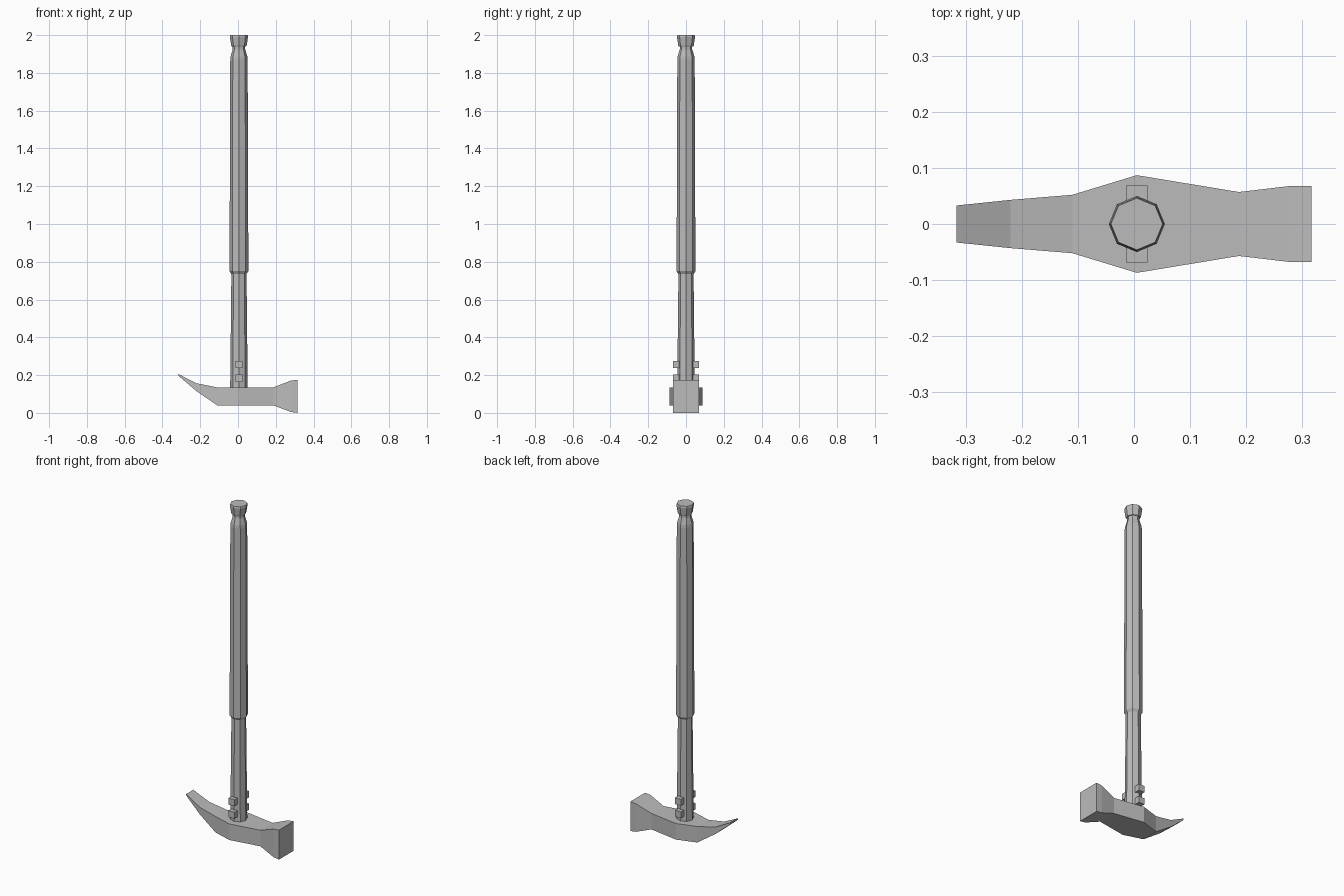
import bpy, bmesh, math

cube = bpy.data.objects.get("Cube")
if cube:
    bpy.data.objects.remove(cube, do_unlink=True)

grey = bpy.data.materials.new("plain_grey")
grey.use_nodes = True
colour = (0.5, 0.5, 0.5, 1)
grey.diffuse_color = colour
grey.node_tree.nodes["Principled BSDF"].inputs["Base Color"].default_value = colour

AXIS_X = 0.005  # handle centre line


def loft(name, rings):
    """Skin a closed solid through a list of equal-sized point rings."""
    bm = bmesh.new()
    loops = [[bm.verts.new(p) for p in ring] for ring in rings]
    n = len(loops[0])
    for a, b in zip(loops, loops[1:]):
        for i in range(n):
            j = (i + 1) % n
            bm.faces.new((a[i], a[j], b[j], b[i]))
    bm.faces.new(loops[0])
    bm.faces.new(loops[-1])
    bmesh.ops.recalc_face_normals(bm, faces=bm.faces)
    mesh = bpy.data.meshes.new(name)
    bm.to_mesh(mesh)
    bm.free()
    mesh.materials.append(grey)
    obj = bpy.data.objects.new(name, mesh)
    bpy.context.collection.objects.link(obj)
    return obj


def octagon(radius, z):
    return [(AXIS_X + radius * math.cos(k * math.pi / 4),
             radius * math.sin(k * math.pi / 4), z) for k in range(8)]


def section(x, half, low, high):
    return [(x, -half, low), (x, half, low), (x, half, high), (x, -half, high)]


# Eight-sided handle: (radius, height)
shaft = [(0.047, 0.08), (0.040, 0.74)]
grip = [(0.040, 0.735), (0.050, 0.75), (0.046, 1.87), (0.044, 1.888),
        (0.033, 1.925), (0.033, 1.945)]
pommel = [(0.038, 1.94), (0.041, 1.945), (0.048, 1.99), (0.046, 2.0)]
for part, profile in (("shaft", shaft), ("grip", grip), ("pommel", pommel)):
    loft(part, [octagon(r, z) for r, z in profile])

# Hammer head from pick tip to striking face: (x, half width, low, high)
head = [(-0.316, 0.033, 0.197, 0.206), (-0.22, 0.043, 0.115, 0.157),
        (-0.11, 0.052, 0.04, 0.135), (AXIS_X, 0.087, 0.04, 0.135),
        (0.187, 0.057, 0.04, 0.135), (0.28, 0.068, 0.005, 0.171),
        (0.316, 0.068, 0.0, 0.175)]
loft("hammer_head", [section(*s) for s in head])

# Square pins through the shaft
for name, z in (("lower_pin", 0.183), ("upper_pin", 0.257)):
    r = 0.019
    loft(name, [section(AXIS_X + dx, 0.069, z - r, z + r) for dx in (-r, r)])
